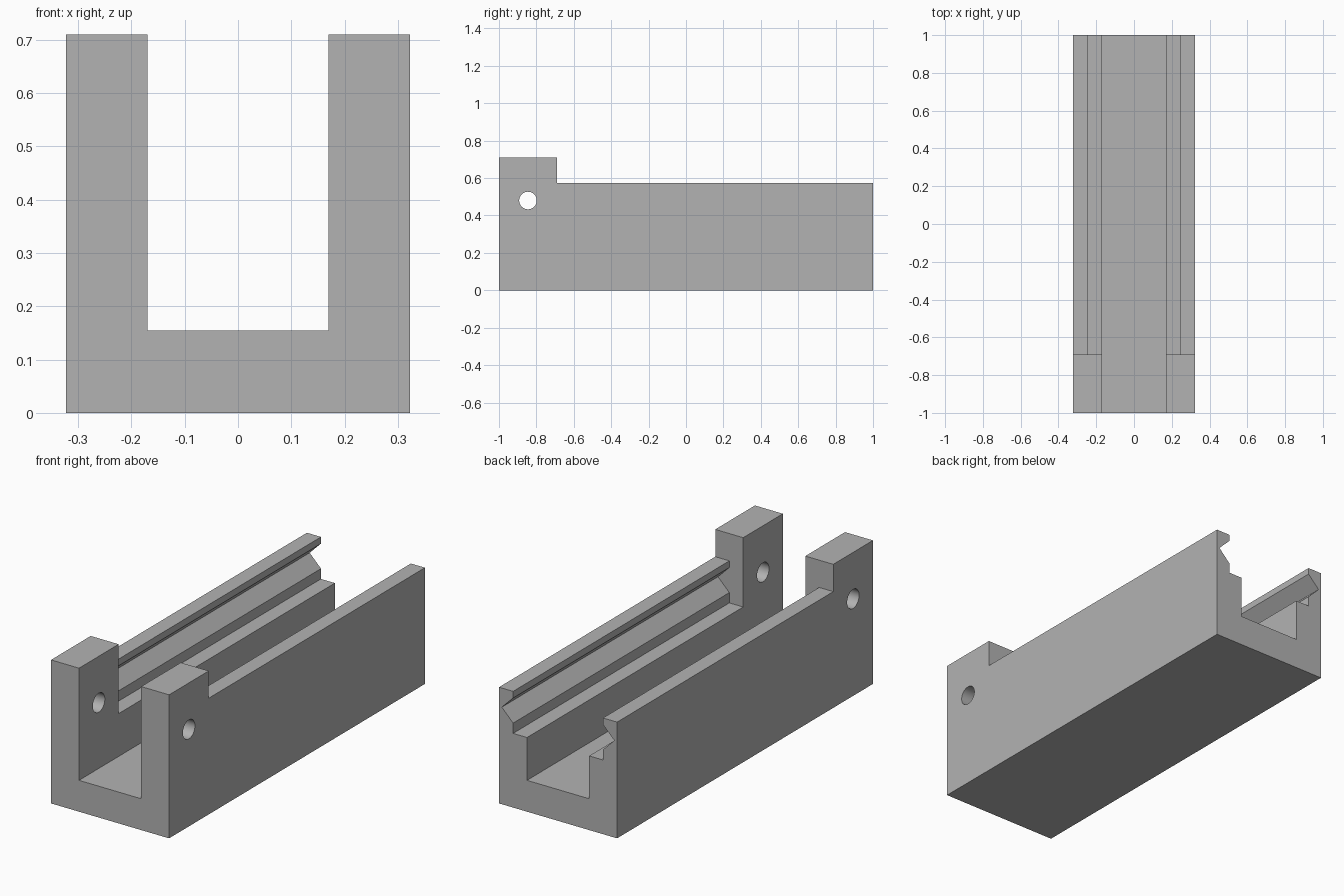
import bpy
import bmesh
import math
from mathutils import Matrix

cube = bpy.data.objects.get("Cube")
if cube:
    bpy.data.objects.remove(cube, do_unlink=True)

HALF_W, SLOT, STEP = 0.323, 0.17, 0.246    # half widths: outside, slot, rail step
FLOOR, LEDGE, WALL, TAB = 0.155, 0.367, 0.575, 0.71
FRONT, TAB_END, BACK = -1.0, -0.69, 1.0
HOLE_Y, HOLE_Z, HOLE_R = -0.845, 0.48, 0.047
V = 0.062                                  # depth and half height of the V groove

metal = bpy.data.materials.new("plain grey")
metal.use_nodes = True
grey = (0.45, 0.45, 0.45, 1)
metal.diffuse_color = grey
metal.node_tree.nodes["Principled BSDF"].inputs["Base Color"].default_value = grey


def make_object(name, bm):
    bmesh.ops.recalc_face_normals(bm, faces=bm.faces)
    mesh = bpy.data.meshes.new(name)
    bm.to_mesh(mesh)
    bm.free()
    mesh.materials.append(metal)
    obj = bpy.data.objects.new(name, mesh)
    bpy.context.collection.objects.link(obj)
    return obj


def extrude_profile(bm, half, y0, y1):
    """Mirror a half profile in x and extrude it along y."""
    outline = half + [(-x, z) for x, z in reversed(half)]
    face = bm.faces.new([bm.verts.new((x, y0, z)) for x, z in outline])
    new = bmesh.ops.extrude_face_region(bm, geom=[face])["geom"]
    moved = [g for g in new if isinstance(g, bmesh.types.BMVert)]
    bmesh.ops.translate(bm, verts=moved, vec=(0, y1 - y0, 0))


# Channel body: grooved rail section over the full length
rail = [(SLOT, FLOOR), (SLOT, LEDGE), (STEP, LEDGE), (STEP, HOLE_Z - V),
        (STEP + V, HOLE_Z), (STEP, HOLE_Z + V), (STEP, WALL),
        (HALF_W, WALL), (HALF_W, 0)]
bm = bmesh.new()
extrude_profile(bm, rail, TAB_END, BACK)
body = make_object("grooved_channel", bm)

# Front bracket: plain U section with taller walls
bracket = [(SLOT, FLOOR), (SLOT, TAB), (HALF_W, TAB), (HALF_W, 0)]
bm = bmesh.new()
extrude_profile(bm, bracket, FRONT, TAB_END)
front = make_object("front_bracket", bm)

# Cross hole through both bracket walls
bm = bmesh.new()
bmesh.ops.create_cone(
    bm, cap_ends=True, segments=48, radius1=HOLE_R, radius2=HOLE_R, depth=1,
    matrix=Matrix.Translation((0, HOLE_Y, HOLE_Z)) @ Matrix.Rotation(math.pi / 2, 4, "Y"))
cutter = make_object("hole_cutter", bm)
cutter.hide_render = True
cutter.hide_set(True)


def add_boolean(obj, other, operation):
    mod = obj.modifiers.new(operation.title(), "BOOLEAN")
    mod.operation = operation
    mod.solver = "EXACT"
    mod.object = other


# Join the sections into one solid, then drill it
add_boolean(body, front, "UNION")
add_boolean(body, cutter, "DIFFERENCE")
bpy.context.view_layer.objects.active = body
body.select_set(True)
for name in [m.name for m in body.modifiers]:
    bpy.ops.object.modifier_apply(modifier=name)
for helper in (front, cutter):
    bpy.data.objects.remove(helper, do_unlink=True)
bpy.ops.object.shade_smooth_by_angle(angle=math.radians(30))
